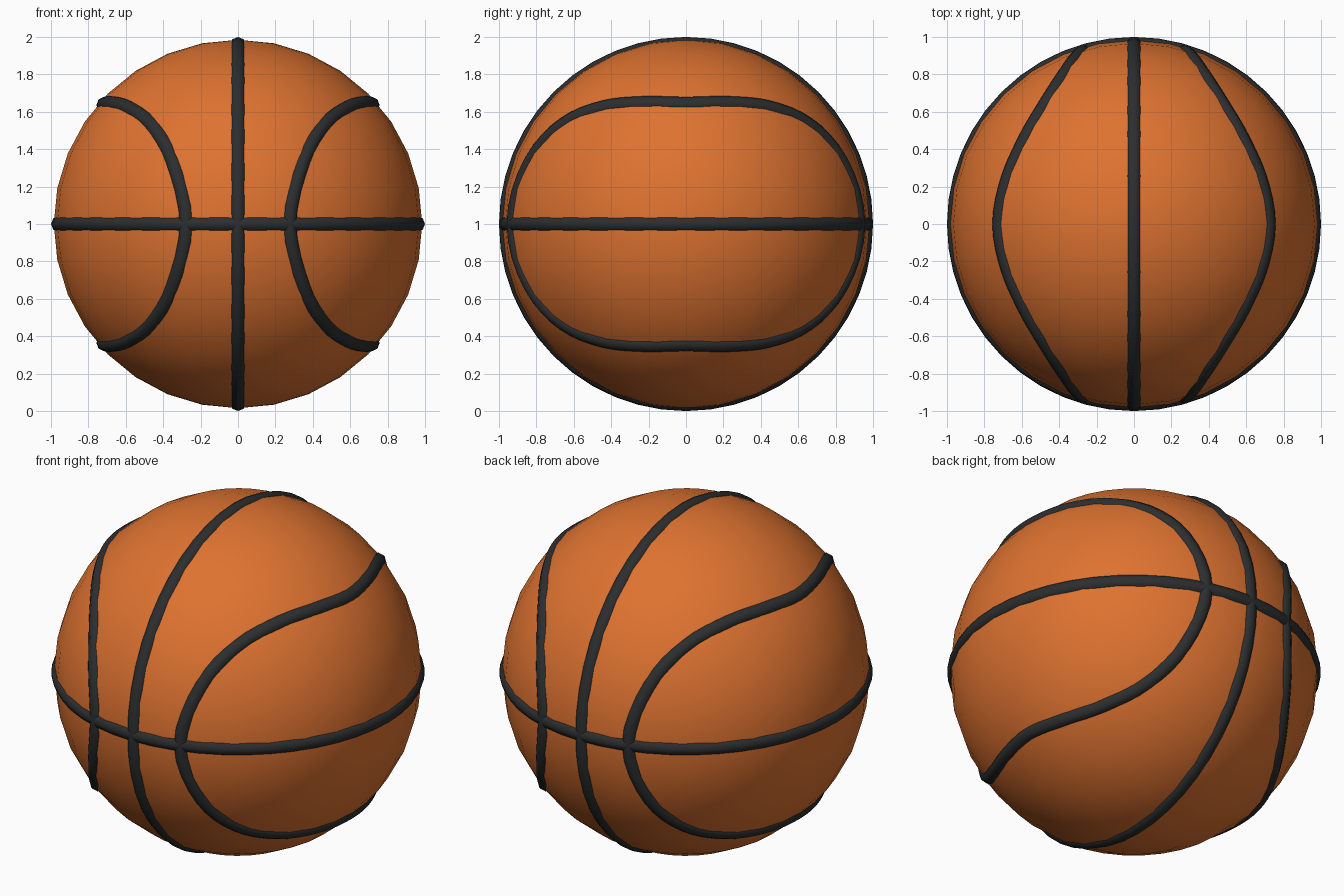
import bpy, bmesh
from math import sin, cos, pi
from mathutils import Vector

cube = bpy.data.objects.get("Cube")
if cube:
    bpy.data.objects.remove(cube, do_unlink=True)

CENTRE = Vector((0, 0, 1))
BALL_R, SEAM_R, TUBE_R = 0.985, 0.957, 0.043


def material(name, rgb):
    m = bpy.data.materials.new(name)
    m.use_nodes = True
    m.diffuse_color = (*rgb, 1)
    bsdf = m.node_tree.nodes["Principled BSDF"]
    bsdf.inputs["Base Color"].default_value = (*rgb, 1)
    bsdf.inputs["Roughness"].default_value = 0.7
    return m


orange = material("orange rubber", (0.73, 0.17, 0.03))
black = material("black rubber", (0.025, 0.027, 0.028))


def finish(name, bm, mat):
    bmesh.ops.recalc_face_normals(bm, faces=bm.faces)
    for f in bm.faces:
        f.smooth = True
    mesh = bpy.data.meshes.new(name)
    bm.to_mesh(mesh)
    bm.free()
    mesh.materials.append(mat)
    ob = bpy.data.objects.new(name, mesh)
    ob.location = CENTRE
    bpy.context.collection.objects.link(ob)


def seam(name, points, sides=8):
    """Closed round tube whose centre line lies on a sphere."""
    bm = bmesh.new()
    path = [Vector(p).normalized() * SEAM_R for p in points]
    n = len(path)
    rings = []
    for i, p in enumerate(path):
        out = p.normalized()
        side = (path[(i + 1) % n] - path[i - 1]).cross(out).normalized()
        angles = [2 * pi * k / sides for k in range(sides)]
        rings.append([bm.verts.new(p + (out * cos(a) + side * sin(a)) * TUBE_R)
                      for a in angles])
    for i in range(n):
        a, b = rings[i - 1], rings[i]
        for k in range(sides):
            bm.faces.new((a[k - 1], a[k], b[k], b[k - 1]))
    finish(name, bm, black)


def smooth_loop(ctrl, steps=4):
    """Closed Catmull-Rom curve through the control points."""
    pts, n = [], len(ctrl)
    for i in range(n):
        a, b, c, d = (ctrl[(i + k) % n] for k in (-1, 0, 1, 2))
        for s in range(steps):
            t = s / steps
            pts.append((b * 2 + (c - a) * t + (a * 2 - b * 5 + c * 4 - d) * t**2
                        + (b * 3 - a - c * 3 + d) * t**3) / 2)
    return pts


# Ball
bm = bmesh.new()
bmesh.ops.create_uvsphere(bm, u_segments=32, v_segments=16, radius=BALL_R)
finish("ball", bm, orange)

# Straight seams: equator and front-to-back meridian
turn = [2 * pi * i / 48 for i in range(48)]
seam("equator_seam", [(cos(a), sin(a), 0) for a in turn])
seam("meridian_seam", [(0, cos(a), sin(a)) for a in turn])

# Curved side seams: one quarter, reflected into a loop, mirrored across x
quarter = [Vector(p) for p in (
    (0.28, -0.945, 0), (0.355, -0.85, 0.34), (0.47, -0.675, 0.54),
    (0.60, -0.45, 0.635), (0.69, -0.25, 0.66), (0.735, 0, 0.655))]
half = quarter + [Vector((p.x, -p.y, p.z)) for p in quarter[-2::-1]]
loop = half + [Vector((p.x, p.y, -p.z)) for p in half[-2:0:-1]]
curve = smooth_loop(loop)
for name, sx in (("left_seam", 1), ("right_seam", -1)):
    seam(name, [(p.x * sx, p.y, p.z) for p in curve])
